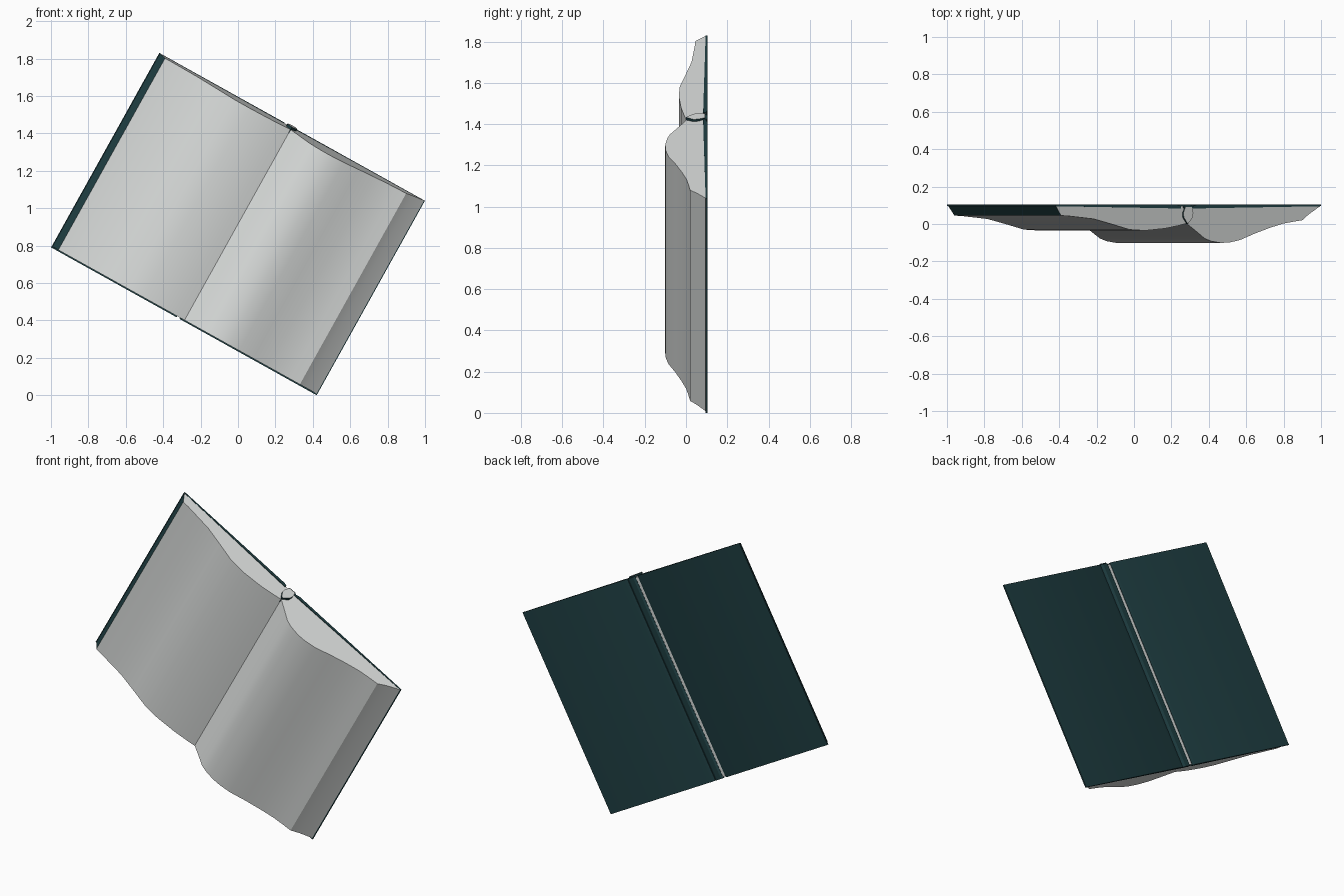
import bpy, bmesh, math

if "Cube" in bpy.data.objects:
    bpy.data.objects.remove(bpy.data.objects["Cube"])

# Open book lying against a vertical plane, turned 29 degrees about y
ANG = math.radians(29.1)
C, S = math.cos(ANG), math.sin(ANG)
HALF_W, HALF_H, MID_Z, BACK = 0.8125, 0.595, 0.915, 0.103


def material(name, rgb):
    m = bpy.data.materials.new(name)
    m.diffuse_color = (*rgb, 1)
    m.use_nodes = True
    m.node_tree.nodes["Principled BSDF"].inputs["Base Color"].default_value = m.diffuse_color
    return m


PAPER = material("paper_grey", (0.68, 0.70, 0.69))
TEAL = material("cover_teal", (0.013, 0.047, 0.053))


def place(u, y, v):
    """Book coordinates (across, depth, along spine) to world."""
    return (u * C + v * S, y, MID_Z - u * S + v * C)


def extrude_profile(name, profile, bottom, top, slope=0.0, teal_edges=(), mats=(PAPER, TEAL), cap=0):
    """Prism along the spine; the top end leans back by slope."""
    bm = bmesh.new()
    lo = [bm.verts.new(place(u, y, bottom)) for u, y in profile]
    hi = [bm.verts.new(place(u, y, top - slope * (BACK - y))) for u, y in profile]
    n = len(profile)
    for i in range(n):
        j = (i + 1) % n
        f = bm.faces.new((lo[i], lo[j], hi[j], hi[i]))
        f.material_index = 1 if i in teal_edges else 0
    for ring in (lo, hi):
        bm.faces.new(ring).material_index = cap
    bmesh.ops.recalc_face_normals(bm, faces=bm.faces)
    me = bpy.data.meshes.new(name)
    bm.to_mesh(me)
    bm.free()
    for m in mats:
        me.materials.append(m)
    ob = bpy.data.objects.new(name, me)
    bpy.context.collection.objects.link(ob)
    bpy.ops.object.select_all(action='DESELECT')
    ob.select_set(True)
    bpy.context.view_layer.objects.active = ob
    bpy.ops.object.shade_smooth_by_angle(angle=math.radians(27))
    return ob


# Left page block: wavy front, cover-coloured fore edge (first edge)
left = [(-0.808, 0.095), (-0.772, 0.045), (-0.73, 0.043), (-0.57, 0.027), (-0.46, 0.0),
        (-0.345, -0.03), (-0.25, -0.035), (-0.13, -0.024), (-0.05, -0.009), (0, 0.003),
        (0, 0.085), (-0.03, 0.085)]
extrude_profile("left_pages", left, -0.588, HALF_H, 0.17, teal_edges=(0,))

# Right page block: higher hump, fanned paper fore edge
right = [(0, 0.085), (0, 0.003), (0.05, -0.03), (0.12, -0.078), (0.16, -0.092), (0.22, -0.101),
         (0.27, -0.099), (0.335, -0.086), (0.42, -0.052), (0.51, -0.021), (0.59, 0.002),
         (0.65, 0.012), (0.706, 0.02), (0.745, 0.053), (0.808, 0.095), (0.03, 0.085)]
extrude_profile("right_pages", right, -0.588, HALF_H, 0.17)

# Cover boards, thin at the fore edges and thicker next to the spine
for name, side, inner in (("left_cover", -1, 0.045), ("right_cover", 1, 0.032)):
    board = [(side * u, y) for u, y in
             ((inner, 0.083), (inner, 0.097), (inner + 0.02, BACK), (HALF_W, BACK), (HALF_W, 0.095))]
    extrude_profile(name, board, -HALF_H, HALF_H, mats=(TEAL,))

# Spine strip set between the two hinge grooves
spine = [(-0.026, 0.083), (-0.026, 0.096), (-0.015, BACK), (0.015, BACK), (0.032, 0.094), (0.032, 0.083)]
extrude_profile("spine", spine, -HALF_H, HALF_H, mats=(TEAL,))

# Pale lining showing through the left hinge groove
groove = [(-0.046, 0.084), (-0.046, 0.095), (-0.025, 0.095), (-0.025, 0.084)]
extrude_profile("hinge_lining", groove, -0.588, 0.588, mats=(PAPER,))

# Headband at the top of the spine
band = [(0, 0.0), (0.027, 0.035), (0.03, 0.06), (0.02, 0.092), (-0.02, 0.092), (-0.03, 0.06), (-0.027, 0.035)]
extrude_profile("headband", band, 0.56, 0.603, 0.1, teal_edges=range(7))
